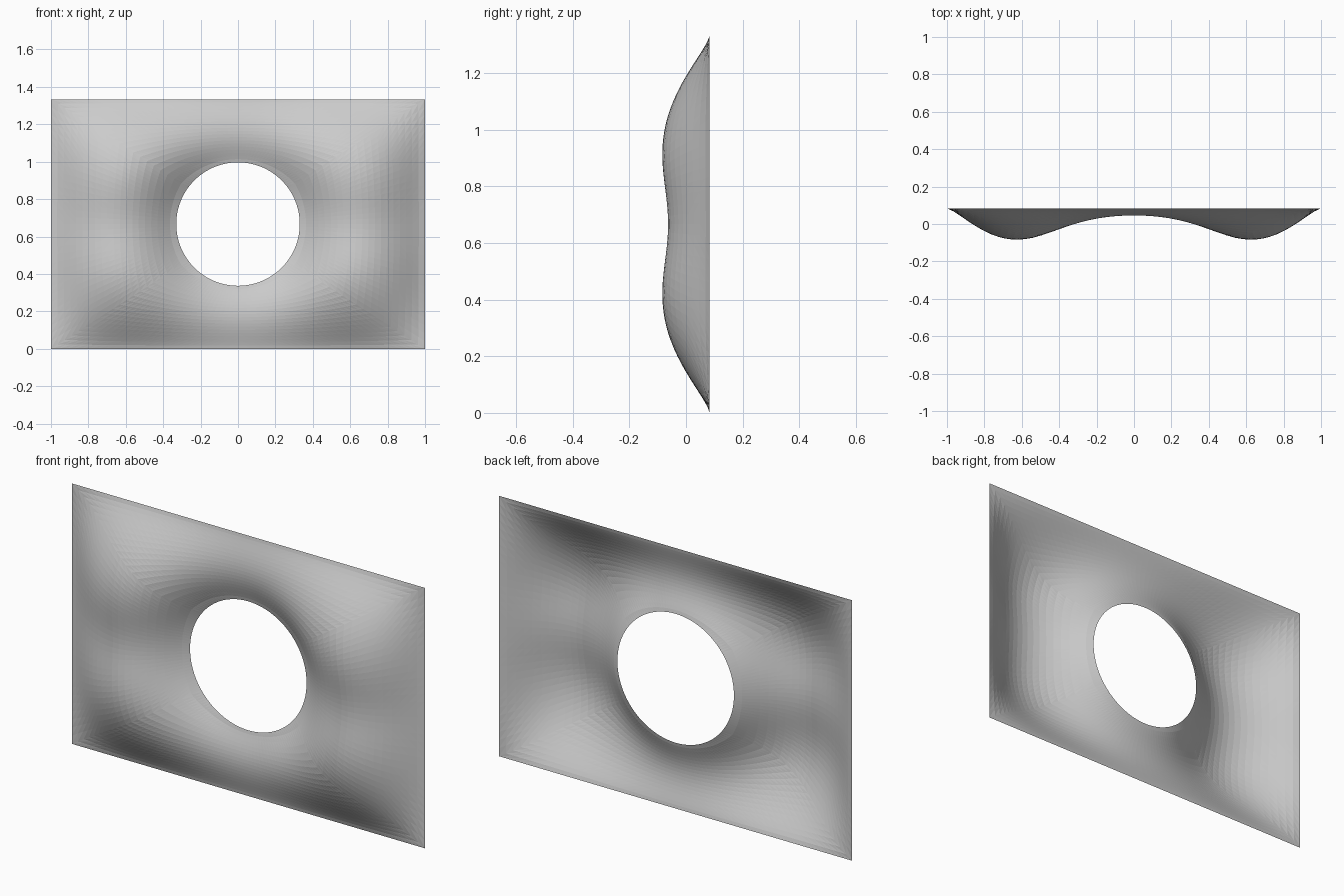
import bpy, math
from mathutils import Vector

if "Cube" in bpy.data.objects:
    bpy.data.objects.remove(bpy.data.objects["Cube"])

# Overall sizes: half width, half height, hole radius, bulge depth
W, H, R, DEPTH = 1.0, 0.6667, 0.33, 0.167
N, M = 40, 20          # segments around / across one quadrant
CORNER = 16            # segment index of the rectangle corner


def outer(i):
    if i <= CORNER:
        return Vector((W, 0, H * i / CORNER))
    return Vector((W * (N - i) / (N - CORNER), 0, H))


# Flat quadrant between the round hole and the rectangular edge
pts = []
for i in range(N + 1):
    a = math.pi / 2 * i / N
    inner = Vector((R * math.cos(a), 0, R * math.sin(a)))
    for j in range(M + 1):
        pts.append(inner.lerp(outer(i), j / M))
for j in range(M + 1):
    pts[j].z = 0.0
    pts[N * (M + 1) + j].x = 0.0

faces = []
for i in range(N):
    for j in range(M):
        a = i * (M + 1) + j
        b, c, d = a + 1, a + M + 2, a + M + 1
        faces += [(a, b, c), (a, c, d)] if i < CORNER else [(a, b, d), (b, c, d)]

# Stretched-membrane shape under even pressure, pinned at hole and edge
nbr = [{} for _ in pts]
load = [0.0] * len(pts)
for f in faces:
    area = (pts[f[1]] - pts[f[0]]).cross(pts[f[2]] - pts[f[0]]).length / 2
    for k in range(3):
        o, p, q = f[k], f[(k + 1) % 3], f[(k + 2) % 3]
        w = (pts[p] - pts[o]).dot(pts[q] - pts[o]) / (4 * area)
        nbr[p][q] = nbr[p].get(q, 0) + w
        nbr[q][p] = nbr[q].get(p, 0) + w
        load[o] += area / 3
free = [(k, list(nbr[k].items()), sum(nbr[k].values()))
        for k in range(len(pts)) if 0 < k % (M + 1) < M]
u = [0.0] * len(pts)
for _ in range(500):
    for k, ws, total in free:
        s = load[k]
        for n, w in ws:
            s += w * u[n]
        u[k] += 1.8 * (s / total - u[k])

# Match the relative heights of the narrow and wide saddles
top = max(u)
u = [max(h / top, 0.0) for h in u]
power = math.log(0.144) / math.log(max(u[-(M + 1):]))
power = min(max(power, 0.7), 1.4)
u = [h ** power for h in u]
c = min(max(0.775 / max(u[:M + 1]) - 1, -0.35), 0.35)
u = [h * (1 + c * math.exp(-(p.z / 0.22) ** 2) * min(1, p.x / R))
     for h, p in zip(u, pts)]
top = max(u)
verts = [(p.x, DEPTH / 2 - DEPTH * h / top, p.z) for p, h in zip(pts, u)]
print("power", power, "side", c)

# Sheet: one quadrant mirrored left-right and top-bottom
mesh = bpy.data.meshes.new("perforated_membrane")
mesh.from_pydata(verts, [], faces)
sheet = bpy.data.objects.new("perforated_membrane", mesh)
bpy.context.collection.objects.link(sheet)
sheet.location.z = H
mirror = sheet.modifiers.new("mirror", 'MIRROR')
mirror.use_axis = (True, False, True)
mirror.merge_threshold = 0.0005
